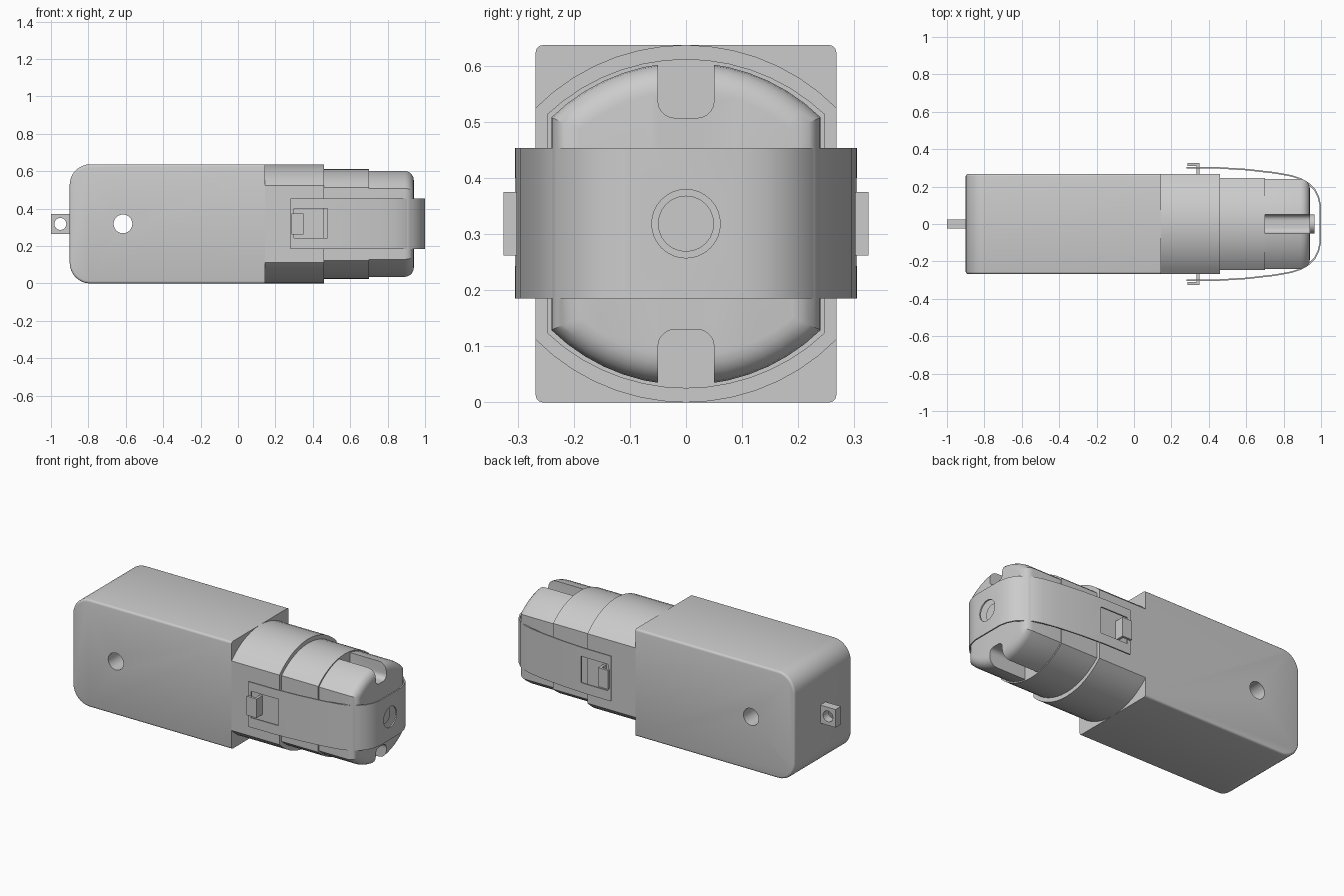
import bpy, bmesh, math

if "Cube" in bpy.data.objects:
    bpy.data.objects.remove(bpy.data.objects["Cube"], do_unlink=True)

H = 0.637          # overall height
MID = H / 2        # axis height

grey = bpy.data.materials.new("plastic grey")
grey.use_nodes = True
grey.diffuse_color = (0.6, 0.6, 0.6, 1)
grey.node_tree.nodes["Principled BSDF"].inputs["Base Color"].default_value = (0.6, 0.6, 0.6, 1)

# Maps (u, v, along) to x, y, z for each extrusion axis
AXES = {
    "x": lambda u, v, w: (w, u, v),
    "y": lambda u, v, w: (u, w, v),
    "z": lambda u, v, w: (u, v, w),
}


def finish(name, bm):
    bmesh.ops.recalc_face_normals(bm, faces=bm.faces)
    mesh = bpy.data.meshes.new(name)
    bm.to_mesh(mesh)
    bm.free()
    mesh.materials.append(grey)
    ob = bpy.data.objects.new(name, mesh)
    bpy.context.collection.objects.link(ob)
    return ob


def activate(ob):
    bpy.ops.object.select_all(action="DESELECT")
    ob.select_set(True)
    bpy.context.view_layer.objects.active = ob


def smooth(ob):
    activate(ob)
    bpy.ops.object.shade_smooth_by_angle(angle=math.radians(32))


def prism(name, outline, axis, start, end, bevel=0, segments=3, pick=None):
    """Extrude a 2D outline along an axis, bevelling the edges that pick accepts."""
    bm = bmesh.new()
    place = AXES[axis]
    rings = [[bm.verts.new(place(u, v, w)) for u, v in outline] for w in (start, end)]
    for ring in rings:
        bm.faces.new(ring)
    n = len(outline)
    for i in range(n):
        j = (i + 1) % n
        bm.faces.new((rings[0][i], rings[0][j], rings[1][j], rings[1][i]))
    bmesh.ops.recalc_face_normals(bm, faces=bm.faces)
    if bevel:
        edges = [e for e in bm.edges if pick(*(v.co for v in e.verts))]
        bmesh.ops.bevel(bm, geom=edges, offset=bevel, segments=segments,
                        profile=0.5, affect="EDGES", clamp_overlap=False)
    return finish(name, bm)


def cut(ob, *cutters):
    for cutter in cutters:
        activate(ob)
        mod = ob.modifiers.new("cut", "BOOLEAN")
        mod.operation = "DIFFERENCE"
        mod.solver = "EXACT"
        mod.object = cutter
        bpy.ops.object.modifier_apply(modifier=mod.name)
        bpy.data.objects.remove(cutter, do_unlink=True)


def arc(cu, cv, r, a0, a1, n):
    return [(cu + r * math.cos(math.radians(a0 + (a1 - a0) * i / n)),
             cv + r * math.sin(math.radians(a0 + (a1 - a0) * i / n))) for i in range(n + 1)]


def circle(cu, cv, r, n=32):
    return arc(cu, cv, r, 0, 360, n)[:-1]


def rect(u0, u1, v0, v1):
    return [(u0, v0), (u1, v0), (u1, v1), (u0, v1)]


def barrel(half_width, corner, top):
    """Flat-sided barrel section: shallow arcs above and below, straight sides."""
    rise = top - corner
    r = (half_width ** 2 + rise ** 2) / (2 * rise)
    a = math.degrees(math.asin(half_width / r))
    upper = arc(0, top - r, r, 90 - a, 90 + a, 14)
    return upper + [(-u, H - v) for u, v in upper]


# Gearbox housing, rounded at the tail, with a cross hole
BACK, FRONT, SIDE = -0.9, 0.145, 0.268
R = 0.11
outline = ([(FRONT, 0), (FRONT, H)] + arc(BACK + R, H - R, R, 90, 180, 8)
           + arc(BACK + R, R, R, 180, 270, 8))
gearbox = prism("gearbox_housing", outline, "y", -SIDE, SIDE, 0.013, 3,
                lambda a, b: abs(a.y - b.y) < 1e-4 and min(a.x, b.x) < FRONT - 0.01)
cut(gearbox, prism("hole_cutter", circle(-0.615, MID, 0.05), "y", -0.5, 0.5))
smooth(gearbox)

# Barrel sections stepping down towards the motor end
smooth(prism("gearbox_collar", barrel(SIDE, 0.525, H), "x", FRONT, 0.46))
smooth(prism("motor_can", barrel(0.247, 0.514, 0.612), "x", 0.45, 0.7))

# Rounded motor cap with a slot above and below
cap = prism("motor_cap", barrel(0.24, 0.508, 0.606), "x", 0.69, 0.94, 0.05, 5,
            lambda a, b: min(a.x, b.x) > 0.93)
slot = ([(0.05, 0.75), (-0.05, 0.75)] + arc(-0.02, 0.537, 0.03, 180, 270, 5)
        + arc(0.02, 0.537, 0.03, 270, 360, 5))
cut(cap, prism("slot_cutter", slot, "x", 0.7, 1.1),
    prism("slot_cutter", [(u, H - v) for u, v in slot], "x", 0.7, 1.1))
smooth(cap)
smooth(prism("shaft_boss", circle(0, MID, 0.05, 24), "x", 0.93, 0.965))

# Retaining strap wrapped around the motor
Z0, Z1 = 0.185, 0.453
half = [(0.28, 0.305), (0.45, 0.304), (0.6, 0.295), (0.75, 0.278), (0.84, 0.262),
        (0.89, 0.246), (0.935, 0.22), (0.97, 0.185), (0.99, 0.145), (1.0, 0.1)]
path = half + [(x, -y) for x, y in reversed(half)]


def inset(points, t):
    out = []
    for i, (x, y) in enumerate(points):
        x0, y0 = points[max(i - 1, 0)]
        x1, y1 = points[min(i + 1, len(points) - 1)]
        d = math.hypot(x1 - x0, y1 - y0)
        out.append((x + t * (y1 - y0) / d, y - t * (x1 - x0) / d))
    return out


strap = prism("motor_strap", path + inset(path, 0.008)[::-1], "z", Z0, Z1)
cut(strap, prism("window_cutter", rect(0.3, 0.478, 0.243, 0.4), "y", -0.5, 0.5),
    prism("end_hole_cutter", circle(0, MID, 0.061), "x", 0.95, 1.1))
smooth(strap)

# Hooks holding the strap on both sides
hook = [(0.335, 0.26), (0.35, 0.26), (0.35, 0.325), (0.285, 0.325), (0.285, 0.311), (0.335, 0.311)]
for side, s in (("left", 1), ("right", -1)):
    prism(f"strap_hook_{side}", [(x, s * y) for x, y in hook], "z", 0.262, 0.375)

# Mounting lug at the tail
lug = prism("mounting_lug", rect(-1.0, BACK + 0.01, 0.265, 0.372), "y", -0.025, 0.025)
cut(lug, prism("lug_hole_cutter", circle(-0.95, MID, 0.032, 24), "y", -0.2, 0.2))
smooth(lug)
